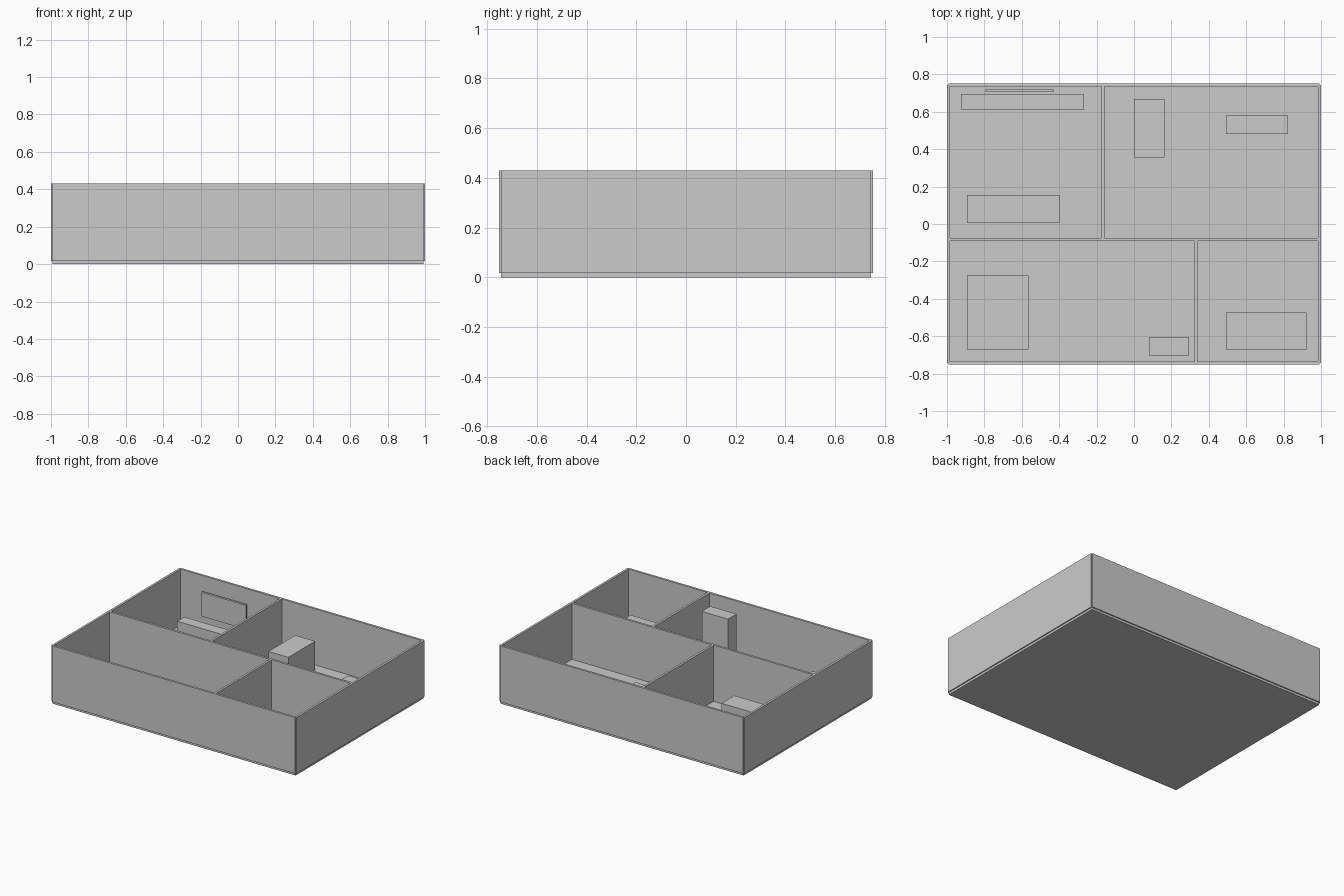
import bpy

if "Cube" in bpy.data.objects:
    bpy.data.objects.remove(bpy.data.objects["Cube"])

FLOOR_X, FLOOR_Y = 0.9917, 0.7438   # half sizes of the floor slab
FLOOR_Z, WALL_Z = 0.0165, 0.43      # floor top, wall top
T = 0.0165                          # wall thickness


def box(name, x0, x1, y0, y1, z0, z1):
    bpy.ops.mesh.primitive_cube_add(
        size=1, location=((x0 + x1) / 2, (y0 + y1) / 2, (z0 + z1) / 2))
    ob = bpy.context.object
    ob.name = name
    ob.scale = (x1 - x0, y1 - y0, z1 - z0)
    bpy.ops.object.transform_apply(location=False, rotation=False, scale=True)
    return ob


def wall_along_x(name, y, x0=-FLOOR_X, x1=FLOOR_X):
    box(name, x0, x1, y - T / 2, y + T / 2, FLOOR_Z, WALL_Z)


def wall_along_y(name, x, y0=-FLOOR_Y, y1=FLOOR_Y):
    box(name, x - T / 2, x + T / 2, y0, y1, FLOOR_Z, WALL_Z)


# Floor slab
box("floor", -FLOOR_X, FLOOR_X, -FLOOR_Y, FLOOR_Y, 0, FLOOR_Z)

# Outer walls centred on the floor edges, leaving small corner notches
wall_along_x("front_wall", -FLOOR_Y)
wall_along_x("back_wall", FLOOR_Y)
wall_along_y("left_wall", -FLOOR_X)
wall_along_y("right_wall", FLOOR_X)

# Room dividers
MID = -0.0826
wall_along_x("middle_wall", MID)
wall_along_y("rear_divider", -0.1653, MID, FLOOR_Y)
wall_along_y("front_divider", 0.3306, -FLOOR_Y, MID)

# Furniture blocks standing on the floor: x range, y range, top height
furniture = {
    "media_cabinet": (-0.925, -0.266, 0.612, 0.695, 0.108),
    "sofa": (-0.893, -0.398, 0.005, 0.154, 0.149),
    "kitchen_counter": (0.0, 0.163, 0.355, 0.667, 0.231),
    "bench": (0.493, 0.824, 0.482, 0.58, 0.099),
    "bed": (-0.893, -0.565, -0.671, -0.276, 0.116),
    "wardrobe": (0.08, 0.295, -0.704, -0.605, 0.352),
    "desk": (0.493, 0.922, -0.671, -0.473, 0.132),
}
for name, (x0, x1, y0, y1, top) in furniture.items():
    box(name, x0, x1, y0, y1, FLOOR_Z, top)

# Flat screen floating above the cabinet
box("screen", -0.793, -0.43, 0.705, 0.7215, 0.145, 0.322)
